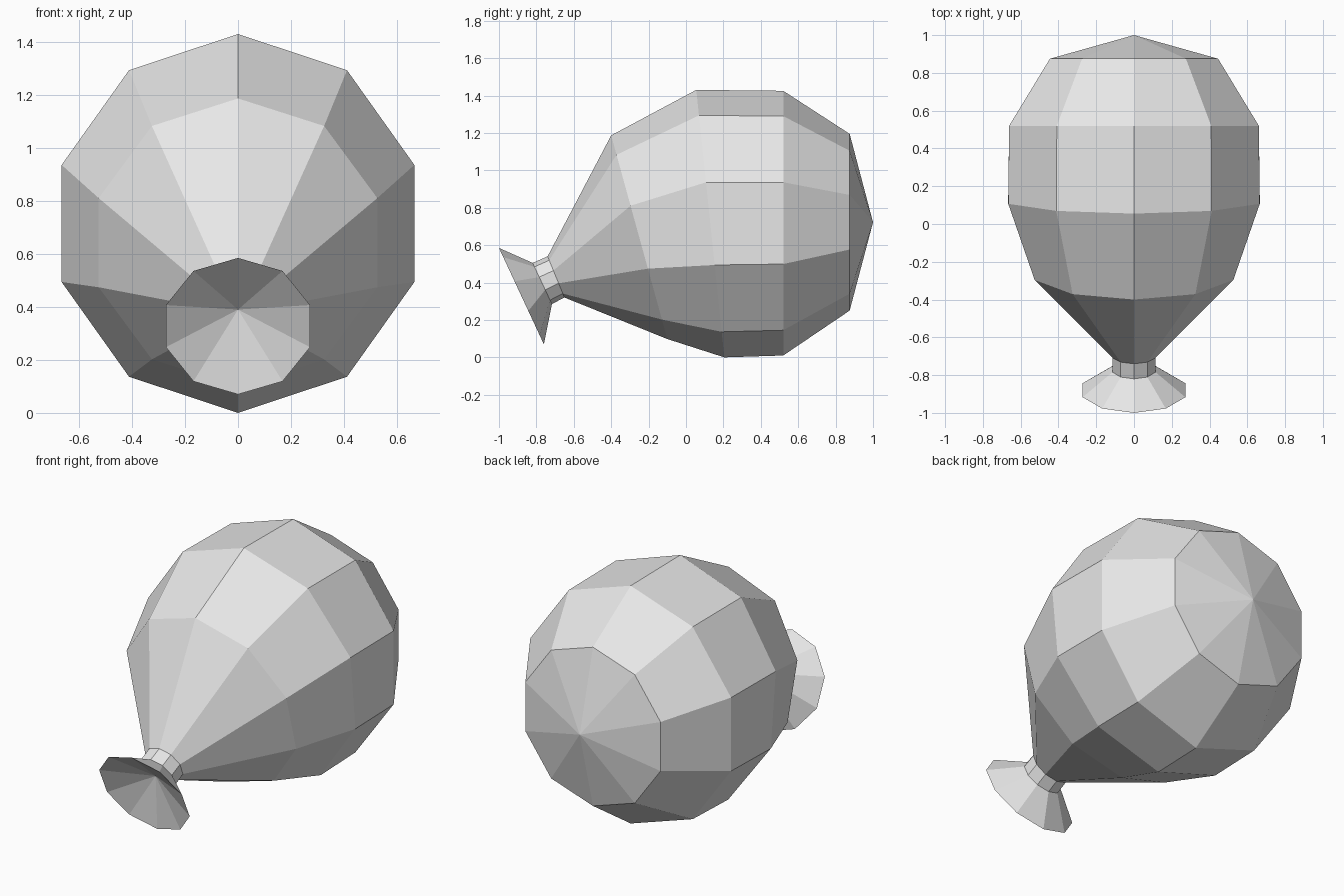
import bpy, bmesh, math

cube = bpy.data.objects.get("Cube")
if cube:
    bpy.data.objects.remove(cube, do_unlink=True)

SIDES = 10

rubber = bpy.data.materials.new("light_grey_rubber")
rubber.use_nodes = True
GREY = (0.8, 0.8, 0.8, 1)
rubber.diffuse_color = GREY
rubber.node_tree.nodes["Principled BSDF"].inputs["Base Color"].default_value = GREY


def ring(bm, top, bottom, radius):
    """Tilted ring from its top and bottom (y, z) points and its half width."""
    cy, cz = (top[0] + bottom[0]) / 2, (top[1] + bottom[1]) / 2
    hy, hz = top[0] - cy, top[1] - cz
    verts = []
    for i in range(SIDES):
        a = math.tau * i / SIDES
        c = math.cos(a)
        verts.append(bm.verts.new((radius * math.sin(a), cy + hy * c, cz + hz * c)))
    return verts


def loft(name, rings, start=None, end=None):
    """Skin a row of rings, with an optional fan to a point at each end."""
    bm = bmesh.new()
    rows = [ring(bm, *r) for r in rings]
    pairs = [(i, (i + 1) % SIDES) for i in range(SIDES)]
    for a, b in zip(rows, rows[1:]):
        for i, j in pairs:
            bm.faces.new((a[i], a[j], b[j], b[i]))
    for row, tip in ((rows[0], start), (rows[-1], end)):
        if tip:
            apex = bm.verts.new((0, *tip))
            for i, j in pairs:
                bm.faces.new((row[i], row[j], apex))
    bmesh.ops.recalc_face_normals(bm, faces=bm.faces)
    mesh = bpy.data.meshes.new(name)
    bm.to_mesh(mesh)
    bm.free()
    mesh.materials.append(rubber)
    obj = bpy.data.objects.new(name, mesh)
    bpy.context.collection.objects.link(obj)
    return obj


# Rings as (top, bottom, half width), from back to front
neck_back = ((-0.74, 0.54), (-0.65, 0.32), 0.12)
neck_front = ((-0.82, 0.505), (-0.717, 0.285), 0.12)
body = [
    ((0.875, 1.195), (0.875, 0.25), 0.468),
    ((0.52, 1.425), (0.52, 0.01), 0.695),
    ((0.055, 1.43), (0.205, 0.0), 0.70),
    ((-0.40, 1.187), (-0.10, 0.098), 0.553),
    neck_back,
    neck_front,
]
mouth = ((-1.0, 0.585), (-0.76, 0.07), 0.286)

# Inflated body with its tied neck, and the flared mouth with a hollow cone
loft("balloon_body", body, start=(1.0, 0.722))
loft("balloon_mouth", [neck_front, mouth], end=(-0.775, 0.39))
